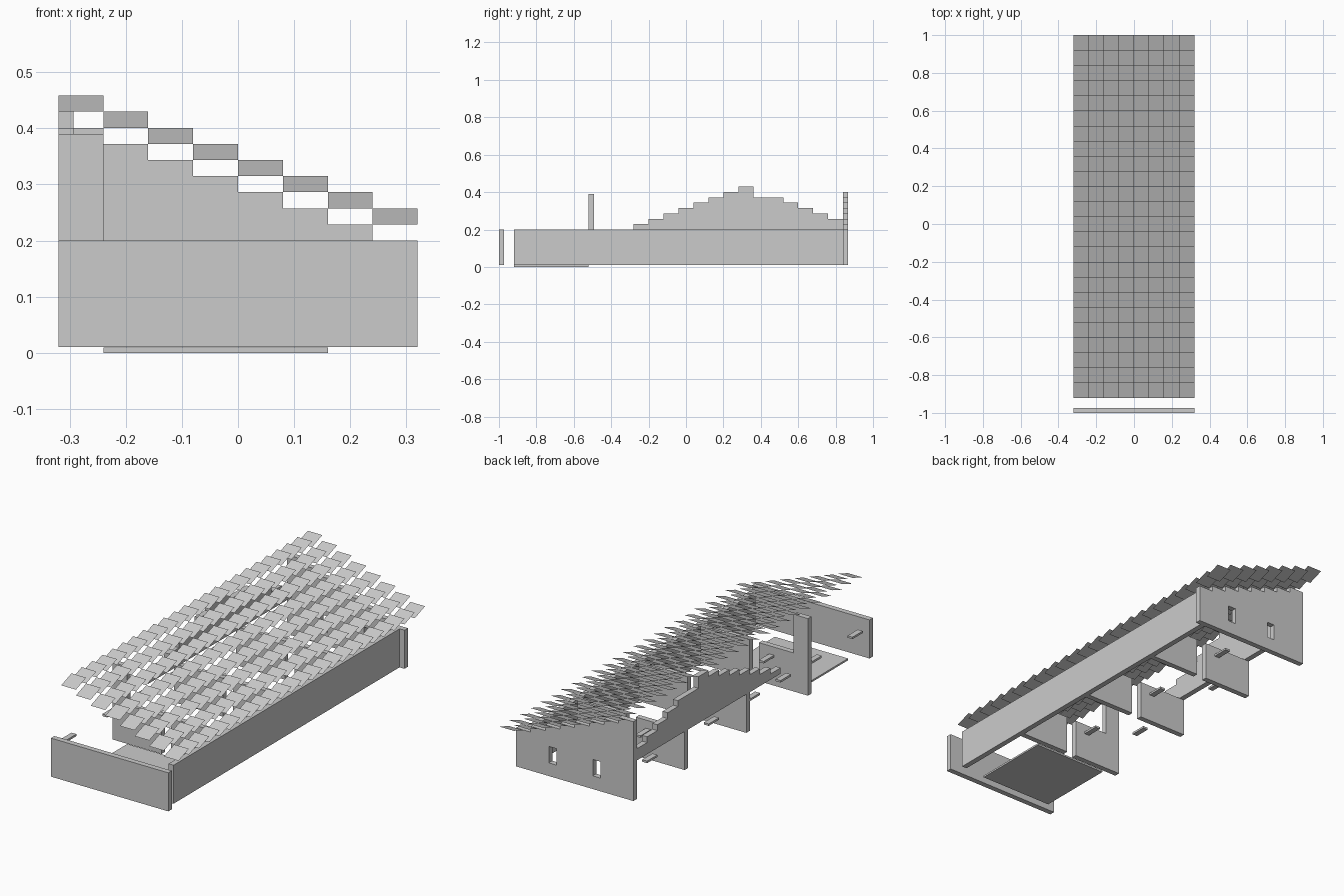
import bpy, bmesh

if "Cube" in bpy.data.objects:
    bpy.data.objects.remove(bpy.data.objects["Cube"])

grey = bpy.data.materials.new("plain grey")
grey.diffuse_color = (0.6, 0.6, 0.6, 1)
grey.use_nodes = True
grey.node_tree.nodes["Principled BSDF"].inputs["Base Color"].default_value = grey.diffuse_color

T = 0.027      # wall thickness
C = 0.08       # module cell
STEP = 0.0287  # height lost per roof column
BASE, TOP = 0.01, 0.2


def finish(name, bm):
    me = bpy.data.meshes.new(name)
    bmesh.ops.recalc_face_normals(bm, faces=bm.faces)
    bm.to_mesh(me)
    bm.free()
    me.materials.append(grey)
    ob = bpy.data.objects.new(name, me)
    bpy.context.collection.objects.link(ob)
    return ob


def box(name, x0, x1, y0, y1, z0, z1):
    bm = bmesh.new()
    bmesh.ops.create_cube(bm, size=1)
    for v in bm.verts:
        v.co = (x1 if v.co.x > 0 else x0, y1 if v.co.y > 0 else y0, z1 if v.co.z > 0 else z0)
    return finish(name, bm)


def prism(name, points, offset):
    """Extrude a flat outline along an offset."""
    bm = bmesh.new()
    face = bm.faces.new([bm.verts.new(p) for p in points])
    new = bmesh.ops.extrude_face_region(bm, geom=[face])["geom"]
    bmesh.ops.translate(bm, vec=offset, verts=[g for g in new if isinstance(g, bmesh.types.BMVert)])
    return finish(name, bm)


def stairs(start, heights, width=C):
    """Stepped top line as (position, height) pairs, equal heights merged."""
    pts = []
    for i, h in enumerate(heights):
        a, b = start + i * width, start + (i + 1) * width
        if pts and abs(pts[-1][1] - h) < 1e-6:
            pts[-1] = (b, h)
        else:
            pts += [(a, h), (b, h)]
    return pts


# Roof: one tilted tile repeated along the length and down the columns
bm = bmesh.new()
x, y, z = -0.32, -0.92, 0.2 + STEP * 8
bm.faces.new([bm.verts.new(p) for p in (
    (x, y, z), (x + C, y, z), (x + C, y + C, z + STEP), (x, y + C, z + STEP))])
tiles = finish("roof_tiles", bm)
for count, offset in ((24, (0, C, 0)), (8, (C, 0, -STEP))):
    m = tiles.modifiers.new("repeat", 'ARRAY')
    m.count = count
    m.use_relative_offset = False
    m.use_constant_offset = True
    m.constant_offset_displace = offset

# Outer walls and floor
box("front_wall", -0.32, 0.32, -1.0, -1.0 + T, BASE, TOP)
box("right_wall", 0.32 - 2 * T, 0.32 - T, -0.92, 0.84, BASE, TOP)
box("floor", -0.24, 0.16, -0.92, -0.52, 0.0, 0.009)

# Stepped back wall with two window openings
line = stairs(-0.32, [TOP + STEP * (7 - i) for i in range(8)])
outline = [(-0.32, BASE)] + line + [(0.32, BASE)]
back = prism("back_wall", [(px, 0.84, pz) for px, pz in outline], (0, T, 0))
for x in (-0.12, 0.12):
    cutter = box("window_cutter", x - 0.021, x + 0.021, 0.8, 0.9, 0.075, 0.156)
    cutter.hide_render = True
    cutter.hide_viewport = True
    m = back.modifiers.new("window", 'BOOLEAN')
    m.operation = 'DIFFERENCE'
    m.solver = 'EXACT'
    m.object = cutter

# Stepped upper part of the left wall
levels = [1, 2, 3, 4, 5, 6, 7, 8, 6, 6, 5, 4, 3, 2]
line = stairs(-0.28, [TOP + STEP * n for n in levels])
outline = [(-0.28, TOP)] + line + [(0.84, TOP)]
prism("left_gable_wall", [(-0.32, py, pz) for py, pz in outline], (T, 0, 0))

# Cross walls with a doorway and a lintel stub
for y in (-0.52, -0.04, 0.44):
    if y < -0.5:
        tall = [(-0.32, BASE), (-0.32, 0.39), (-0.24, 0.39), (-0.24, TOP), (-0.053, TOP), (-0.053, BASE)]
        prism("tall_cross_wall", [(px, y, pz) for px, pz in tall], (0, T, 0))
    else:
        box("cross_wall_left", -0.32, -0.053, y, y + T, BASE, TOP)
    box("cross_wall_right", 0.0, 0.32 - 2 * T, y, y + T, BASE, TOP)
    box("inner_lintel", -0.135, -0.108, y + T, y + T + C, 0.15, 0.16)

# Loose lintels along the left side
for y in (-0.88, -0.56, -0.32, -0.08, 0.24, 0.72):
    box("left_lintel", -0.32, -0.32 + T, y - C / 2, y + C / 2, 0.156, 0.166)
